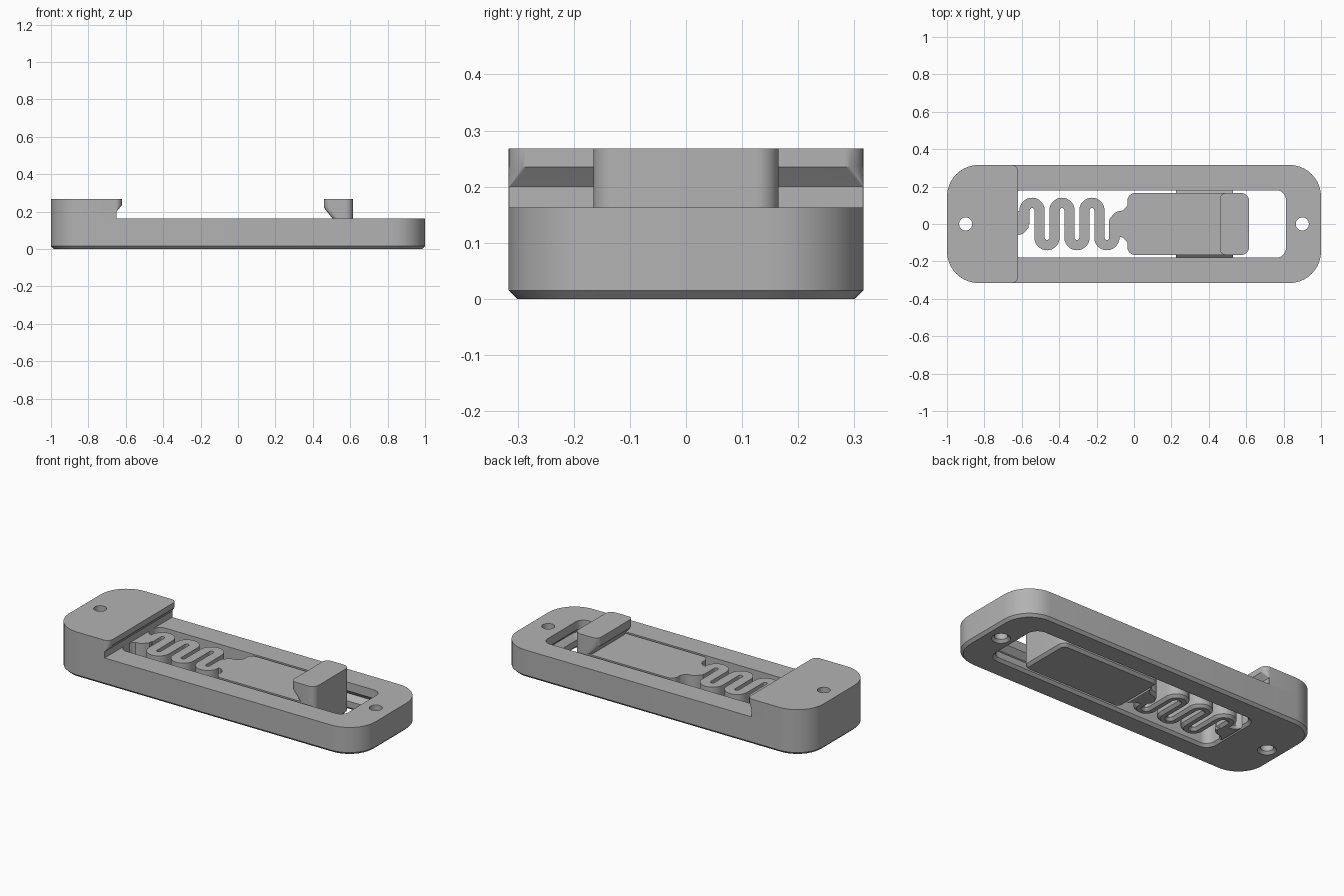
import bpy, bmesh, math
from mathutils import Vector

cube = bpy.data.objects.get("Cube")
if cube:
    bpy.data.objects.remove(cube, do_unlink=True)

BASE_H, TOP_H, CH = 0.163, 0.268, 0.015
HALF_W, SLOT_W, SLIDE_W = 0.316, 0.18, 0.165

grey = bpy.data.materials.new("plain_grey")
grey.use_nodes = True
colour = (0.45, 0.45, 0.45, 1)
grey.diffuse_color = colour
grey.node_tree.nodes["Principled BSDF"].inputs["Base Color"].default_value = colour


def finish(name, bm):
    bmesh.ops.recalc_face_normals(bm, faces=bm.faces)
    mesh = bpy.data.meshes.new(name)
    bm.to_mesh(mesh)
    bm.free()
    mesh.materials.append(grey)
    ob = bpy.data.objects.new(name, mesh)
    bpy.context.collection.objects.link(ob)
    return ob


def rounded(x0, x1, w, r_left, r_right, grow=0.0, steps=10):
    """Rounded rectangle outline, symmetric in y, optionally grown outward."""
    x0, x1, w = x0 - grow, x1 + grow, w + grow
    pts = []
    for i, (cx, sx, sy, r) in enumerate([(x1, 1, 1, r_right), (x0, -1, 1, r_left),
                                         (x0, -1, -1, r_left), (x1, 1, -1, r_right)]):
        r = max(r + grow, 0.001)
        for k in range(steps + 1):
            a = (i + k / steps) * math.pi / 2
            pts.append((cx - sx * r + r * math.cos(a), sy * (w - r) + r * math.sin(a)))
    return pts


def loft(name, rings):
    """Closed solid through (outline, z) rings."""
    bm = bmesh.new()
    loops = [[bm.verts.new((x, y, z)) for x, y in pts] for pts, z in rings]
    n = len(loops[0])
    for low, high in zip(loops, loops[1:]):
        for i in range(n):
            j = (i + 1) % n
            bm.faces.new((low[i], low[j], high[j], high[i]))
    bm.faces.new(loops[0])
    bm.faces.new(loops[-1])
    bmesh.ops.remove_doubles(bm, verts=bm.verts, dist=0.00001)
    return finish(name, bm)


def strip(name, path, halves):
    """Flat upright band along a path, with a chamfered underside."""
    bm = bmesh.new()
    rows = []
    for i, (p, h) in enumerate(zip(path, halves)):
        t = path[min(i + 1, len(path) - 1)] - path[max(i - 1, 0)]
        side = Vector((-t.y, t.x)).normalized()
        section = [(CH - h, 0), (h - CH, 0), (h, CH), (h, BASE_H), (-h, BASE_H), (-h, CH)]
        rows.append([bm.verts.new((*(p + side * s), z)) for s, z in section])
    for a, b in zip(rows, rows[1:]):
        for i in range(6):
            j = (i + 1) % 6
            bm.faces.new((a[i], a[j], b[j], b[i]))
    bm.faces.new(rows[0])
    bm.faces.new(rows[-1])
    return finish(name, bm)


def cut(ob, cutters):
    bpy.context.view_layer.objects.active = ob
    for c in cutters:
        c.hide_render = True
        mod = ob.modifiers.new("cut", 'BOOLEAN')
        mod.operation, mod.solver, mod.object = 'DIFFERENCE', 'EXACT', c
        bpy.ops.object.modifier_apply(modifier=mod.name)


# Base frame, with chamfered underside
frame_args = (-1, 1, HALF_W, 0.17, 0.17)
frame = loft("frame", [(rounded(*frame_args, -CH), 0), (rounded(*frame_args), CH),
                       (rounded(*frame_args), BASE_H)])

# Fixed jaw with an overhanging lip
jaw = loft("fixed_jaw", [(rounded(-1, x, HALF_W, 0.17, r), z) for x, r, z in
                         [(-0.65, 0.001, BASE_H), (-0.65, 0.001, 0.2),
                          (-0.62, 0.035, 0.235), (-0.62, 0.035, TOP_H)]])

# Cutters: central slot, guide groove and screw holes
slot_args = (-0.65, 0.812, SLOT_W, 0.05, 0.05)
slot = loft("slot_cutter", [(rounded(*slot_args, g), z) for g, z in
                            [(CH + 0.01, -0.01), (0, CH), (0, 0.3)]])
groove_args = (0.2, 0.812, SLOT_W, 0.05, 0.05)
groove = loft("groove_cutter", [(rounded(*groove_args, g), z) for g, z in
                                [(-0.01, 0.042), (0.03, 0.082), (-0.01, 0.122)]])
holes = [loft("hole_cutter", [(rounded(x - 0.035, x + 0.035, 0.035, 0.035, 0.035, g), z)
                              for g, z in [(CH + 0.01, -0.01), (0, CH), (0, 0.4)]])
         for x in (-0.9, 0.9)]
cut(frame, [slot, groove] + holes)
cut(jaw, holes[:1])
for c in [slot, groove] + holes:
    bpy.data.objects.remove(c, do_unlink=True)

# Sliding plate, its guide rails and its jaw
plate_args = (-0.035, 0.615, SLIDE_W, 0.04, 0.04)
plate = loft("slider_plate", [(rounded(*plate_args, -CH), 0), (rounded(*plate_args), CH),
                              (rounded(*plate_args), BASE_H)])
rails = loft("slider_rails", [(rounded(0.225, 0.53, w, 0, 0), z) for w, z in
                              [(0.16, 0.047), (0.195, 0.082), (0.16, 0.117)]])
moving_jaw = loft("slider_jaw", [(rounded(x, 0.615, SLIDE_W, 0.03, 0.04), z) for x, z in
                                 [(0.505, BASE_H), (0.46, 0.22), (0.46, TOP_H)]])

# Serpentine spring: alternating half-turns
PITCH, FIRST, BEND = 0.08, -0.585, 0.073
path = [Vector((FIRST, 0.0))]
for n in range(6):
    up = 1 if n % 2 == 0 else -1
    centre = Vector((FIRST + PITCH * (n + 0.5), up * BEND))
    for k in range(15):
        a = math.pi * (1 - k / 14)
        path.append(centre + Vector((math.cos(a), up * math.sin(a))) * PITCH / 2)
path.append(Vector((FIRST + PITCH * 6, 0.02)))
spring = strip("spring", path, [0.0275] * len(path))

# Flared necks joining the spring to the frame and the plate
neck_halves = [0.028, 0.045, 0.06, 0.067, 0.07, 0.072, 0.085, 0.105]
plate_neck = strip("plate_neck", [Vector((-0.13 + 0.014 * i, 0)) for i in range(8)], neck_halves)
frame_neck = strip("frame_neck", [Vector((-0.565 - 0.0125 * i, 0.005)) for i in range(8)],
                   [h * 0.9 for h in neck_halves])

# Smooth the rounded walls, keep crisp edges
bpy.ops.object.select_all(action='DESELECT')
for ob in (frame, jaw, plate, rails, moving_jaw, spring, plate_neck, frame_neck):
    ob.select_set(True)
    bpy.context.view_layer.objects.active = ob
bpy.ops.object.shade_smooth_by_angle(angle=math.radians(30))
